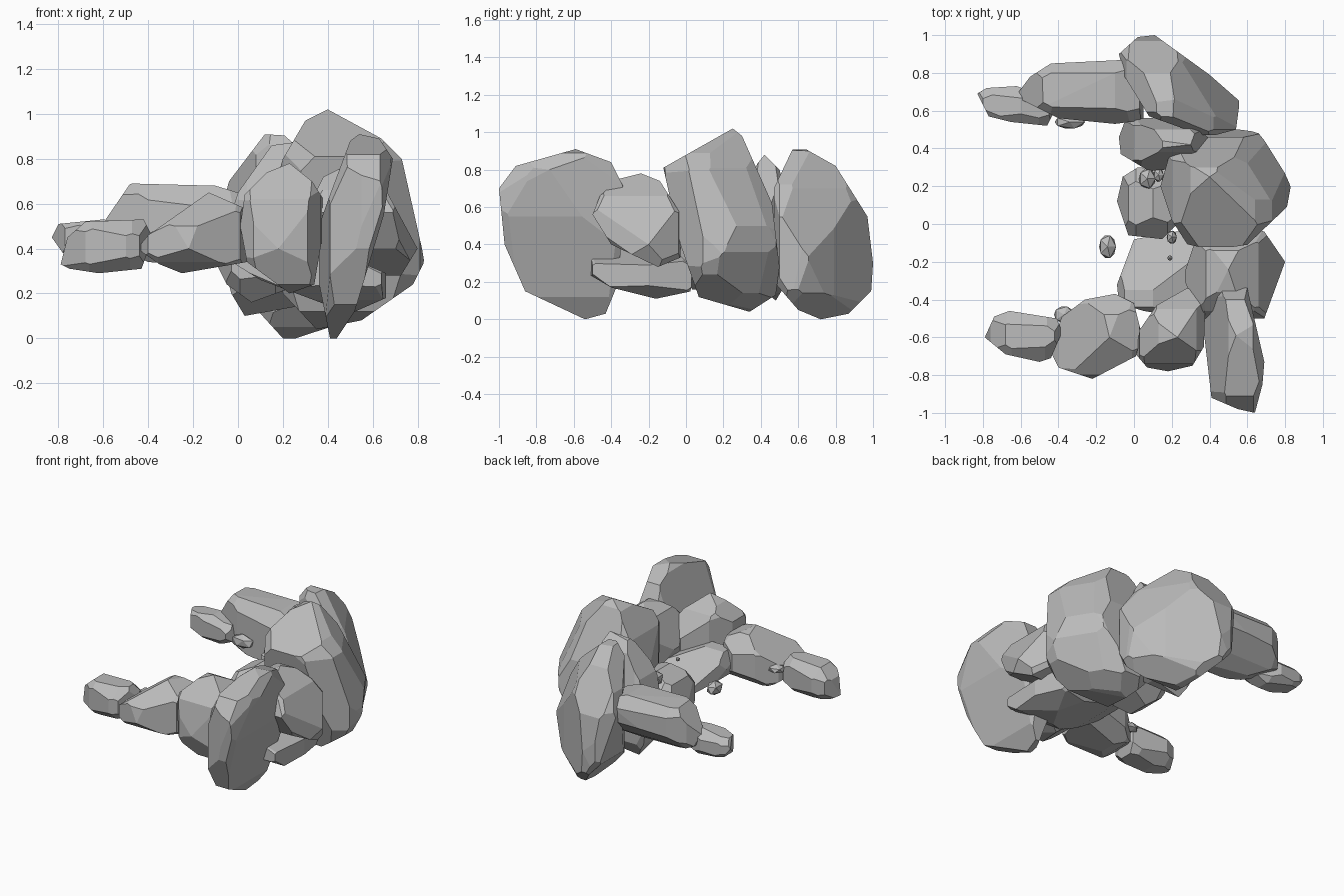
import bpy
import bmesh
from itertools import product
from mathutils import Vector

cube = bpy.data.objects.get("Cube")
if cube:
    bpy.data.objects.remove(cube, do_unlink=True)

# One grey stone colour
stone = bpy.data.materials.new("grey_stone")
stone.use_nodes = True
grey = (.5, .5, .5, 1)
stone.diffuse_color = grey
stone.node_tree.nodes["Principled BSDF"].inputs["Base Color"].default_value = grey

# Directions in which outlines are drawn
X, Y, Z = (Vector(axis) for axis in ((1, 0, 0), (0, 1, 0), (0, 0, 1)))
DIAGONAL = Vector((.85, .53, 0)).normalized()
PLANES = {"plan": (X, Y), "side": (Y, Z), "front": (X, Z), "slant": (DIAGONAL, Z)}


def finish(name, bm):
    mesh = bpy.data.meshes.new(name)
    bm.to_mesh(mesh)
    bm.free()
    mesh.materials.append(stone)
    obj = bpy.data.objects.new(name, mesh)
    bpy.context.collection.objects.link(obj)


def rebuild_hull(bm, points):
    bm.clear()
    for point in points:
        bm.verts.new(point)
    bmesh.ops.remove_doubles(bm, verts=bm.verts[:], dist=.0005)
    hull = bmesh.ops.convex_hull(bm, input=bm.verts[:])
    spare = set(hull["geom_interior"]) | set(hull["geom_unused"])
    spare = [v for v in spare if isinstance(v, bmesh.types.BMVert)]
    bmesh.ops.delete(bm, geom=spare, context="VERTS")
    bmesh.ops.dissolve_limit(bm, angle_limit=.01, verts=bm.verts[:], edges=bm.edges[:])


def chip(bm, origin, normal):
    """Slice away everything beyond a plane and close the rock again."""
    geom = bm.verts[:] + bm.edges[:] + bm.faces[:]
    bmesh.ops.bisect_plane(bm, geom=geom, dist=.00001, plane_co=origin,
                           plane_no=normal, clear_outer=True)
    rebuild_hull(bm, [v.co.copy() for v in bm.verts])


def bounds(bm):
    low = Vector([min(v.co[i] for v in bm.verts) for i in range(3)])
    high = Vector([max(v.co[i] for v in bm.verts) for i in range(3)])
    return low, high


def carve(bm, plane, outline):
    """Cut the rock down to a convex outline drawn in a plane."""
    u, v = plane
    middle = sum((Vector(p) for p in outline), Vector((0, 0))) / len(outline)
    for p, q in zip(outline, outline[1:] + outline[:1]):
        p, q = Vector(p), Vector(q)
        across = Vector((q.y - p.y, p.x - q.x)).normalized()
        if across.dot(p - middle) < 0:
            across.negate()
        chip(bm, u * p.x + v * p.y, u * across.x + v * across.y)


def rock(name, keep=.88, **outlines):
    bm = bmesh.new()
    rebuild_hull(bm, product((-2, 2), repeat=3))
    for key, outline in outlines.items():
        carve(bm, PLANES[key], outline)
    # A rock without a side outline gets a plain octagonal one
    if "side" not in outlines:
        low, high = bounds(bm)
        mid, half = (low + high) / 2, (high - low) / 2
        ring = [(1, .4), (.4, 1), (-.4, 1), (-1, .4),
                (-1, -.4), (-.4, -1), (.4, -1), (1, -.4)]
        carve(bm, PLANES["side"],
              [(mid.y + u * half.y, mid.z + v * half.z) for u, v in ring])
    # Knock off the eight corners
    low, high = bounds(bm)
    mid, size = (low + high) / 2, high - low
    for signs in product((-1, 1), repeat=3):
        normal = Vector([s / d for s, d in zip(signs, size)]).normalized()
        reach = max(normal.dot(v.co - mid) for v in bm.verts)
        chip(bm, mid + normal * reach * keep, normal)
    finish(name, bm)


def pebble(name, place, size):
    bm = bmesh.new()
    bmesh.ops.create_icosphere(bm, subdivisions=1, radius=1)
    bmesh.ops.scale(bm, vec=size, verts=bm.verts)
    bmesh.ops.translate(bm, vec=place, verts=bm.verts)
    finish(name, bm)


# Back boulder and the arm reaching out from it
rock("back_boulder", keep=.95,
     plan=[(-.08, .9), (.02, .99), (.11, 1), (.4, .79), (.56, .65),
           (.54, .5), (.39, .46), (.08, .57), (-.05, .78)],
     side=[(.57, .91), (.64, .91), (.8, .82), (.97, .55), (1, .3), (.99, .15),
           (.87, .03), (.72, 0), (.6, .05), (.47, .2), (.47, .7)],
     front=[(-.08, .55), (-.04, .7), (.12, .91), (.2, .91), (.42, .72),
            (.56, .52), (.55, .16), (.4, 0), (.2, 0), (0, .22)],
     slant=[(.3, .7), (.4, .91), (.53, .9), (.67, .7), (.82, .33), (.78, .14),
            (.6, 0), (.45, 0), (.3, .3)])
rock("back_arm", keep=.92,
     plan=[(-.61, .7), (-.55, .78), (-.44, .85), (-.03, .87), (.05, .8),
           (.05, .55), (-.1, .53), (-.4, .56), (-.6, .66)],
     side=[(.53, .34), (.53, .58), (.62, .69), (.8, .68), (.87, .6),
           (.86, .5), (.74, .39), (.6, .3)],
     front=[(-.61, .5), (-.48, .69), (-.1, .68), (.03, .64), (.05, .4),
            (-.1, .32), (-.4, .34), (-.58, .42)])
rock("back_arm_tip",
     plan=[(-.83, .69), (-.78, .72), (-.62, .73), (-.5, .68), (-.42, .6),
           (-.46, .52), (-.65, .54), (-.77, .57)],
     front=[(-.83, .45), (-.8, .51), (-.6, .53), (-.45, .5), (-.42, .4),
            (-.55, .34), (-.78, .38)])

# Front arm in three rocks
rock("front_arm_tip",
     plan=[(-.79, -.6), (-.74, -.49), (-.66, -.46), (-.41, -.5), (-.38, -.57),
           (-.44, -.71), (-.5, -.73), (-.68, -.69)],
     front=[(-.79, .33), (-.76, .45), (-.68, .52), (-.42, .53), (-.38, .45),
            (-.43, .31), (-.62, .29), (-.75, .31)])
rock("front_arm", keep=.95,
     plan=[(-.45, -.66), (-.38, -.49), (-.26, -.4), (-.1, -.37), (0, -.42),
           (.04, -.58), (.01, -.7), (-.22, -.82), (-.4, -.76)],
     side=[(-.82, .4), (-.8, .5), (-.6, .65), (-.48, .63), (-.37, .52),
           (-.37, .4), (-.5, .29), (-.62, .29), (-.75, .34)],
     front=[(-.45, .4), (-.4, .46), (-.13, .65), (.03, .58), (.04, .34),
            (-.25, .29), (-.35, .33)])
rock("front_arm_root", keep=.95,
     plan=[(.01, -.69), (.03, -.56), (.12, -.43), (.28, -.34), (.38, -.36),
           (.37, -.65), (.31, -.75), (.18, -.78), (.07, -.76)],
     side=[(-.78, .4), (-.74, .62), (-.6, .78), (-.45, .7), (-.34, .54),
           (-.34, .3), (-.5, .2), (-.7, .24)],
     front=[(.01, .5), (.03, .64), (.13, .74), (.23, .78), (.33, .7),
            (.4, .59), (.34, .24), (.23, .2), (.04, .34)])

# Tall slab at the front
rock("front_slab", keep=.92,
     plan=[(.35, -.4), (.46, -.3), (.6, -.34), (.69, -.73), (.68, -.85),
           (.64, -1), (.55, -.98), (.41, -.92)],
     side=[(-1, .7), (-.91, .82), (-.59, .91), (-.4, .84), (-.33, .7),
           (-.36, .2), (-.43, .03), (-.54, 0), (-.86, .15), (-.97, .4)],
     front=[(.36, .5), (.41, .64), (.5, .88), (.54, .91), (.63, .89), (.69, .8),
            (.65, .55), (.52, .12), (.44, 0), (.41, 0), (.36, .25)])

# Middle boulders on the left
rock("side_boulder", keep=.95,
     plan=[(.26, -.28), (.32, -.1), (.5, 0), (.69, -.04), (.8, -.2),
           (.72, -.42), (.69, -.5), (.35, -.5)],
     side=[(-.5, .56), (-.46, .66), (-.36, .75), (-.24, .78), (-.14, .74),
           (-.02, .55), (-.03, .33), (-.15, .28), (-.4, .4)],
     front=[(.27, .5), (.38, .72), (.5, .78), (.66, .66), (.8, .4),
            (.72, .27), (.5, .25), (.33, .33)])
rock("main_boulder", keep=.93,
     plan=[(.14, .2), (.2, .41), (.38, .5), (.56, .51), (.66, .48), (.78, .33),
           (.83, .2), (.81, .09), (.6, -.11), (.4, -.14), (.29, -.12), (.2, .02)],
     side=[(-.14, .8), (.25, 1.02), (.3, .98), (.46, .62), (.5, .28),
           (.48, .13), (.34, .04), (.03, .13), (-.03, .4), (-.1, .6)],
     front=[(.14, .6), (.2, .8), (.3, .97), (.4, 1.02), (.64, .89), (.73, .8),
            (.82, .4), (.83, .34), (.78, .24), (.55, .08), (.35, .04), (.2, .2)],
     slant=[(.1, .2), (.1, .9), (.3, 1.02), (.5, 1.02), (.68, .81), (.82, .5),
            (.81, .36), (.7, .14), (.5, .03), (.3, .03)])

# Inner rocks filling the hollow
rock("floor_slab", keep=.97,
     plan=[(-.08, -.42), (-.09, -.32), (0, -.08), (.33, -.02), (.6, .03),
           (.66, -.2), (.64, -.5), (.4, -.52), (.05, -.46)],
     side=[(-.52, .24), (-.52, .34), (-.44, .53), (-.35, .53), (-.05, .36),
           (.03, .28), (.03, .15), (-.16, .11), (-.4, .17)],
     front=[(-.09, .43), (-.05, .53), (.1, .53), (.66, .29), (.66, .18),
            (.5, .11), (.1, .26), (-.06, .36)])
rock("inner_rock",
     plan=[(-.09, .12), (-.03, -.06), (.15, -.08), (.28, .05), (.25, .28),
           (.02, .3), (-.06, .25)],
     front=[(-.09, .32), (-.03, .5), (.1, .56), (.28, .5), (.28, .24),
            (.06, .16), (-.05, .24)])
rock("inner_back_rock", keep=.93,
     plan=[(-.08, .46), (-.05, .54), (.05, .56), (.28, .56), (.4, .45),
           (.3, .3), (.08, .28), (-.07, .37)],
     side=[(.28, .55), (.38, .83), (.42, .88), (.5, .8), (.56, .55),
           (.54, .2), (.48, .1), (.3, .25)],
     front=[(-.08, .4), (0, .65), (.15, .86), (.3, .88), (.4, .6),
            (.38, .2), (.25, .14), (.03, .1), (-.03, .2)])

# Loose pebbles
pebble("floating_pebble", (-.14, -.12, .39), (.05, .07, .05))
pebble("inner_pebble", (.07, .24, .54), (.05, .06, .05))
pebble("inner_small_pebble", (.13, .26, .55), (.03, .04, .03))
pebble("floor_pebble", (.2, -.07, .46), (.03, .04, .04))
pebble("floor_tiny_pebble", (.19, -.18, .48), (.015, .015, .015))
pebble("front_arm_pebble", (-.37, -.48, .45), (.06, .05, .03))
pebble("back_arm_pebble", (-.34, .54, .43), (.09, .04, .05))
